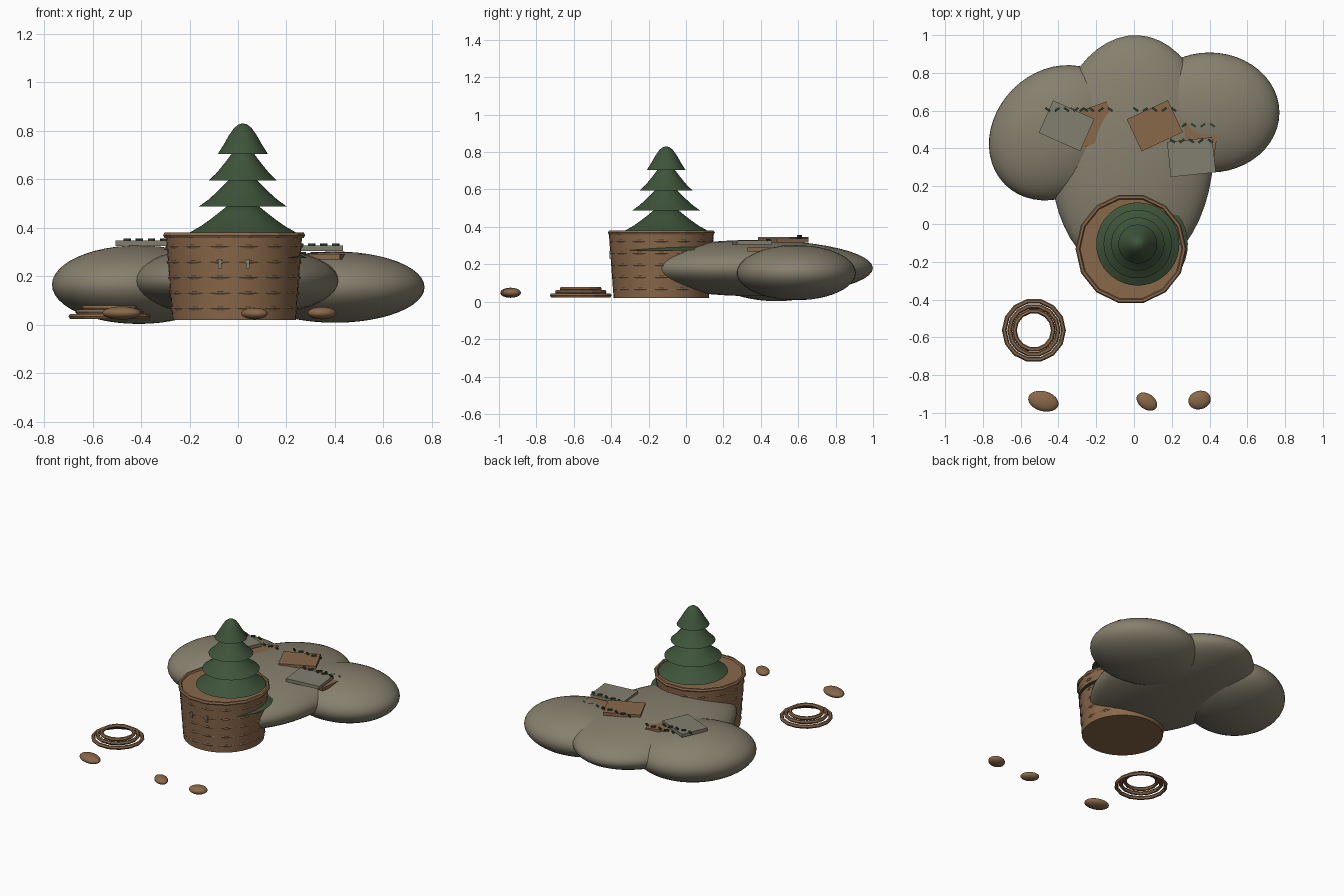
import bpy
import bmesh
import math
from mathutils import Matrix, Vector

if "Cube" in bpy.data.objects:
    bpy.data.objects.remove(bpy.data.objects["Cube"], do_unlink=True)


def material(name, rgb):
    mat = bpy.data.materials.new(name)
    mat.use_nodes = True
    mat.diffuse_color = (*rgb, 1)
    mat.node_tree.nodes["Principled BSDF"].inputs["Base Color"].default_value = (*rgb, 1)
    return mat


WOOD = material("warm brown", (0.25, 0.138, 0.068))
STONE = material("stone grey", (0.24, 0.215, 0.155))
SLATE = material("board grey", (0.225, 0.21, 0.16))
LEAF = material("fir green", (0.048, 0.088, 0.042))
DARK = material("dark green", (0.025, 0.055, 0.032))


def finish(name, bm, mat, loc=(0, 0, 0), turn=0, smooth=None):
    """Turn a bmesh into a placed, coloured object."""
    bmesh.ops.recalc_face_normals(bm, faces=bm.faces)
    mesh = bpy.data.meshes.new(name)
    bm.to_mesh(mesh)
    bm.free()
    mesh.materials.append(mat)
    obj = bpy.data.objects.new(name, mesh)
    bpy.context.collection.objects.link(obj)
    obj.location = loc
    obj.rotation_euler.z = math.radians(turn)
    if smooth:
        bpy.ops.object.select_all(action="DESELECT")
        obj.select_set(True)
        bpy.context.view_layer.objects.active = obj
        bpy.ops.object.shade_smooth_by_angle(angle=math.radians(smooth))
    return obj


def ellipsoid(name, mat, loc, radii, turn=0, segments=48):
    bm = bmesh.new()
    bmesh.ops.create_uvsphere(bm, u_segments=segments, v_segments=segments // 2, radius=1)
    bmesh.ops.scale(bm, vec=Vector(radii), verts=bm.verts)
    return finish(name, bm, mat, loc, turn, 60)


def box(name, mat, loc, size, turn=0):
    bm = bmesh.new()
    bmesh.ops.create_cube(bm, size=1)
    bmesh.ops.scale(bm, vec=Vector(size), verts=bm.verts)
    return finish(name, bm, mat, loc, turn)


def lathe(name, mat, loc, profile, segments, smooth=40, closed=False):
    """Sweep (radius, height) points around z; open ends are capped."""
    bm = bmesh.new()
    rings = []
    for r, z in profile:
        rings.append([bm.verts.new((r * math.cos(a), r * math.sin(a), z))
                      for a in (math.tau * i / segments for i in range(segments))])
    pairs = list(zip(rings, rings[1:]))
    if closed:
        pairs.append((rings[-1], rings[0]))
    else:
        bm.faces.new(rings[0])
        bm.faces.new(rings[-1])
    for low, high in pairs:
        for i in range(segments):
            j = (i + 1) % segments
            bm.faces.new((low[i], low[j], high[j], high[i]))
    return finish(name, bm, mat, loc, 0, smooth)


def hoop(name, loc, radius, thick, segments=14):
    """A faceted ring with a six-sided section."""
    section = [(radius + thick * math.cos(math.tau * k / 6),
                thick * math.sin(math.tau * k / 6)) for k in range(6)]
    return lathe(name, WOOD, loc, section, segments, None, True)


# Rounded ground mounds
ellipsoid("middle_mound", STONE, (-0.01, 0.36, 0.18), (0.43, 0.64, 0.15), -3)
ellipsoid("left_mound", STONE, (0.40, 0.59, 0.155), (0.37, 0.318, 0.147))
ellipsoid("right_mound", STONE, (-0.41, 0.483, 0.165), (0.387, 0.327, 0.162), 45)

# Tub with hoops and rim
TUB = (-0.016, -0.132)
lathe("tub", WOOD, (*TUB, 0), [(0.255, 0.02), (0.281, 0.37)], 40)
for i in range(5):
    z = 0.066 + i * 0.064
    hoop(f"tub_hoop_{i + 1}", (*TUB, z), 0.252 + 0.074 * z, 0.008)
hoop("tub_rim", (*TUB, 0.369), 0.281, 0.0125)
for x in (-0.076, 0.04):
    box("tub_peg", SLATE, (x, -0.398, 0.252), (0.014, 0.02, 0.04))

# Fir tree: flared tiers, the lowest one hidden in the tub
TREE = (0.02, -0.106)
TIERS = [(0.275, 0.265, 0.08), (0.38, 0.22, 0.062), (0.488, 0.181, 0.055), (0.595, 0.141, 0.045)]
for i, (z, r, top) in enumerate(TIERS):
    profile = [(r + (top - r) * t ** 0.85, z + 0.112 * t) for t in (0, 0.25, 0.5, 0.75, 1)]
    lathe(f"tree_tier_{i + 1}", LEAF, (*TREE, 0), profile, 40)
crown = [(0.103, 0.705), (0.078, 0.745), (0.057, 0.782), (0.036, 0.812), (0.018, 0.826), (0.002, 0.831)]
lathe("tree_crown", LEAF, (*TREE, 0), crown, 40, 50)

# Boards lying on the mounds, each with a row of sprigs
BOARDS = [
    ("right_grey_board", SLATE, -0.357, 0.52, 0.347, -24),
    ("right_brown_board", WOOD, -0.225, 0.52, 0.312, 20),
    ("middle_brown_board", WOOD, 0.11, 0.52, 0.338, 25),
    ("left_brown_board", WOOD, 0.315, 0.437, 0.291, -8),
    ("left_grey_board", SLATE, 0.304, 0.354, 0.327, 6),
]
for name, mat, x, y, top, turn in BOARDS:
    box(name, mat, (x, y, top - 0.011), (0.24, 0.187, 0.022), turn)
    for k in range(5):
        box("sprig", DARK, (x - 0.1 + 0.05 * k, y + 0.086, top + 0.003),
            (0.03, 0.011, 0.011), 35 if k % 2 else -35)

# Stacked coil of rings on the ground
for i, (r, z) in enumerate([(0.157, 0.034), (0.129, 0.052), (0.103, 0.068)]):
    hoop(f"coil_ring_{i + 1}", (-0.53, -0.563, z), r, 0.0125)

# Loose pebbles
ellipsoid("right_pebble", WOOD, (-0.48, -0.938, 0.048), (0.082, 0.053, 0.027), -15, 24)
ellipsoid("middle_pebble", WOOD, (0.068, -0.94, 0.046), (0.06, 0.041, 0.024), -35, 24)
ellipsoid("left_pebble", WOOD, (0.347, -0.932, 0.048), (0.06, 0.049, 0.026), 15, 24)
